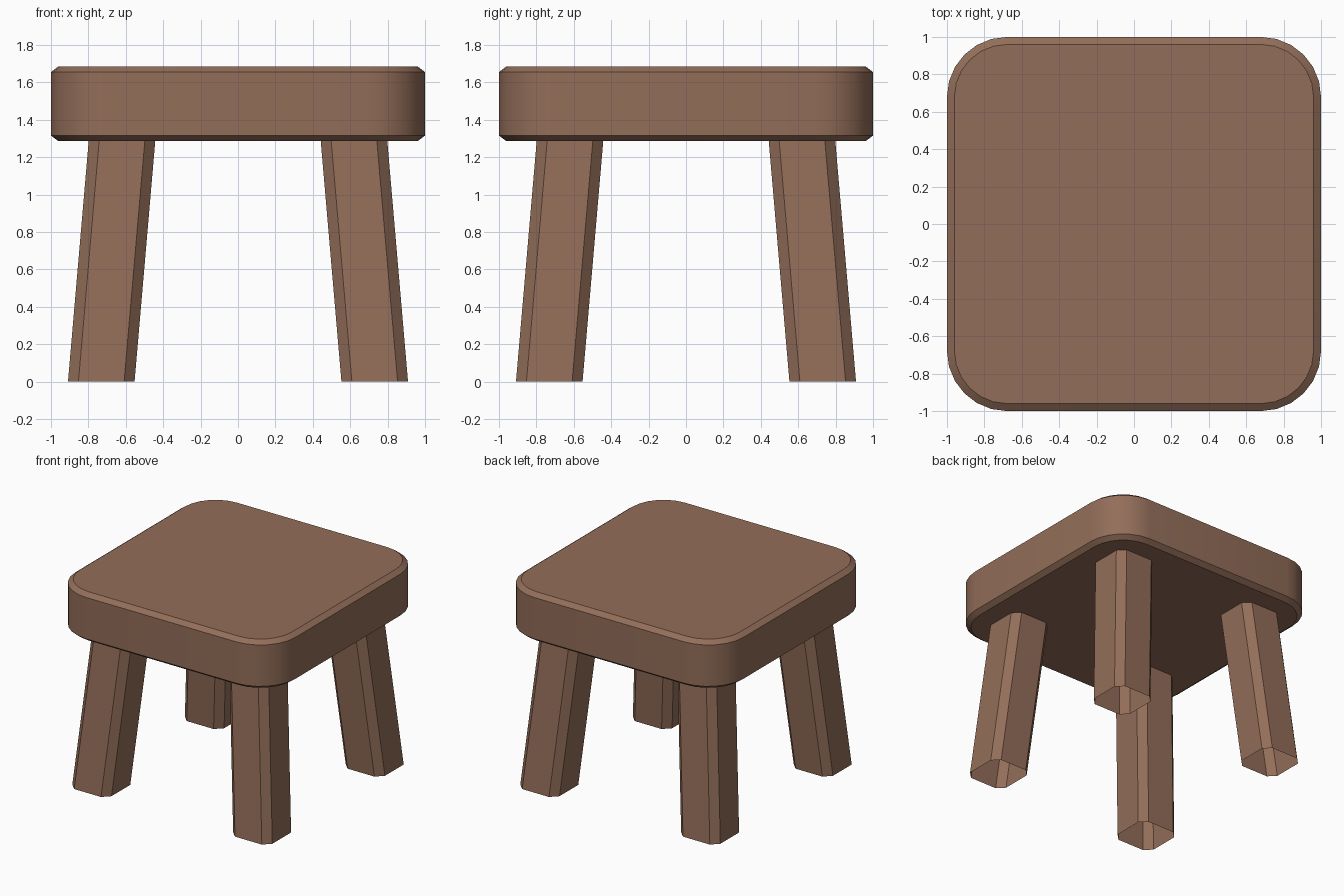
import bpy, math

if "Cube" in bpy.data.objects:
    bpy.data.objects.remove(bpy.data.objects["Cube"])

wood = bpy.data.materials.new("brown wood")
wood.diffuse_color = (0.29, 0.155, 0.1, 1)
wood.use_nodes = True
wood.node_tree.nodes["Principled BSDF"].inputs["Base Color"].default_value = wood.diffuse_color


def loft(name, rings, cap_bottom, cap_top):
    """Join rings of (x, y, z) points from bottom to top."""
    n = len(rings[0])
    verts = [p for ring in rings for p in ring]
    faces = [(k * n + i, k * n + (i + 1) % n, (k + 1) * n + (i + 1) % n, (k + 1) * n + i)
             for k in range(len(rings) - 1) for i in range(n)]
    if cap_bottom:
        faces.append(tuple(reversed(range(n))))
    if cap_top:
        faces.append(tuple(range(len(verts) - n, len(verts))))
    mesh = bpy.data.meshes.new(name)
    mesh.from_pydata(verts, [], faces)
    mesh.materials.append(wood)
    obj = bpy.data.objects.new(name, mesh)
    bpy.context.collection.objects.link(obj)
    return obj


def rounded_square(half, radius, segments, z, cx=0, cy=0):
    """Square outline with rounded (or, with one segment, chamfered) corners."""
    pts = []
    for q in range(4):
        corner = math.radians(45 + 90 * q)
        ox = math.copysign(half - radius, math.cos(corner))
        oy = math.copysign(half - radius, math.sin(corner))
        for s in range(segments + 1):
            a = math.radians(90 * q + 90 * s / segments)
            pts.append((cx + ox + radius * math.cos(a), cy + oy + radius * math.sin(a), z))
    return pts


# Seat: thick rounded slab with chamfered rims
seat = loft("seat", [rounded_square(1 - i, 0.32 - i, 6, z)
                     for i, z in ((0.04, 1.285), (0, 1.315), (0, 1.655), (0.04, 1.685))],
            True, True)
bpy.context.view_layer.objects.active = seat
seat.select_set(True)
bpy.ops.object.shade_smooth_by_angle(angle=math.radians(30))

# Legs: splayed, chamfered posts, open at the foot
for sx, side in ((-1, "left"), (1, "right")):
    for sy, end in ((-1, "front"), (1, "back")):
        loft(f"{end}_{side}_leg",
             [rounded_square(0.178, 0.056, 1, z, sx * c, sy * c)
              for z, c in ((0, 0.731), (1.29, 0.62))], False, False)
